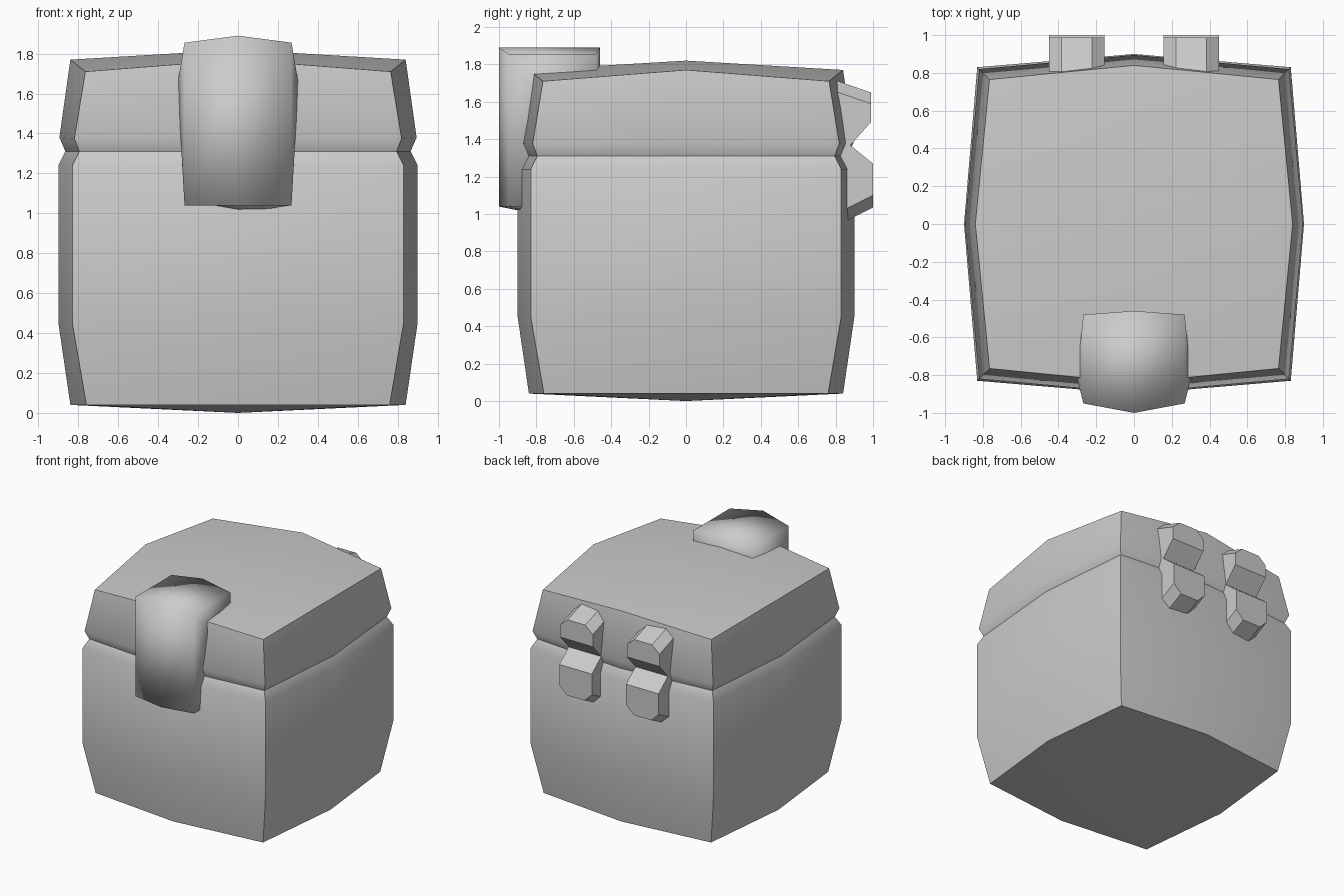
import bpy
from math import radians

if "Cube" in bpy.data.objects:
    bpy.data.objects.remove(bpy.data.objects["Cube"])


def make(name, verts, faces, angle):
    """Create a mesh object with outward normals and angle-based smoothing."""
    mesh = bpy.data.meshes.new(name)
    mesh.from_pydata(verts, [], faces)
    ob = bpy.data.objects.new(name, mesh)
    bpy.context.collection.objects.link(ob)
    bpy.ops.object.select_all(action='DESELECT')
    ob.select_set(True)
    bpy.context.view_layer.objects.active = ob
    bpy.ops.object.mode_set(mode='EDIT')
    bpy.ops.mesh.select_all(action='SELECT')
    bpy.ops.mesh.normals_make_consistent(inside=False)
    bpy.ops.object.mode_set(mode='OBJECT')
    if angle >= 180:
        bpy.ops.object.shade_smooth()
    elif angle > 0:
        bpy.ops.object.shade_smooth_by_angle(angle=radians(angle))
    return ob


def bridge(rings, n):
    """Quads joining successive closed rings of n points."""
    return [(r * n + i, r * n + (i + 1) % n, (r + 1) * n + (i + 1) % n, (r + 1) * n + i)
            for r in range(rings - 1) for i in range(n)]


def bulged_shell(name, levels, tip_z, cap_ring):
    """Levels are (corner, corner z, middle, middle z); one end is capped to a raised centre."""
    verts = []
    for c, cz, m, mz in levels:
        verts += [(-c, -c, cz), (0, -m, mz), (c, -c, cz), (m, 0, mz),
                  (c, c, cz), (0, m, mz), (-c, c, cz), (-m, 0, mz)]
    faces = bridge(len(levels), 8)
    tip = len(verts)
    verts.append((0, 0, tip_z))
    b = cap_ring * 8
    # each quad runs corner -> middle -> centre -> previous middle
    faces += [(b + i, b + (i + 1) % 8, tip, b + (i - 1) % 8) for i in (0, 2, 4, 6)]
    return make(name, verts, faces, 40)


# Box body and lid meet in the seam groove
seam = (0.795, 1.31, 0.865, 1.31)
bulged_shell("box_body", [(0.76, 0.04, 0.84, 0.04), (0.83, 0.45, 0.9, 0.45),
                          (0.83, 1.24, 0.9, 1.24), seam], 0.0, 0)
bulged_shell("lid", [seam, (0.82, 1.375, 0.895, 1.38), (0.765, 1.71, 0.84, 1.77)], 1.82, 2)

# Front latch: bent strap, crowned across its width, with bulging sides
side = [(-0.95, 1.04), (-0.95, 1.855), (-0.48, 1.855), (-0.48, 1.6), (-0.75, 1.6), (-0.75, 1.04)]
crown = [(-1.0, 1.04), (-1.0, 1.89), (-0.46, 1.89), (-0.46, 1.6), (-0.75, 1.6), (-0.8, 1.0)]
verts = []
for x, prof in ((-0.268, side), (0, crown), (0.268, side)):
    verts += [(x, y, z) for y, z in prof]
verts += [(-0.303, -0.81, 1.65), (0.303, -0.81, 1.65)]
faces = bridge(3, 6)
for base, centre in ((0, 18), (12, 19)):
    faces += [(base + i, base + (i + 1) % 6, centre) for i in range(6)]
make("front_latch", verts, faces, 180)


def hinge_leaf(name, cx, outer, inner):
    """Chamfered block; outer and inner are (y, flat end z, chamfer z, chamfered end z)."""
    verts = []
    for y, z0, z1, z2 in (outer, inner):
        verts += [(cx + x, y, z) for x, z in ((0.148, z0), (0.148, z1), (0.08, z2),
                                              (-0.08, z2), (-0.148, z1), (-0.148, z0))]
    faces = bridge(2, 6) + [tuple(range(6)), tuple(range(6, 12))]
    make(name, verts, faces, 0)


# Back hinges
for label, cx in (("left", -0.303), ("right", 0.303)):
    hinge_leaf("upper_hinge_" + label, cx, (0.988, 1.49, 1.59, 1.65), (0.8, 1.28, 1.655, 1.715))
    hinge_leaf("lower_hinge_" + label, cx, (1.0, 1.27, 1.1, 1.035), (0.8, 1.43, 1.0, 0.935))
